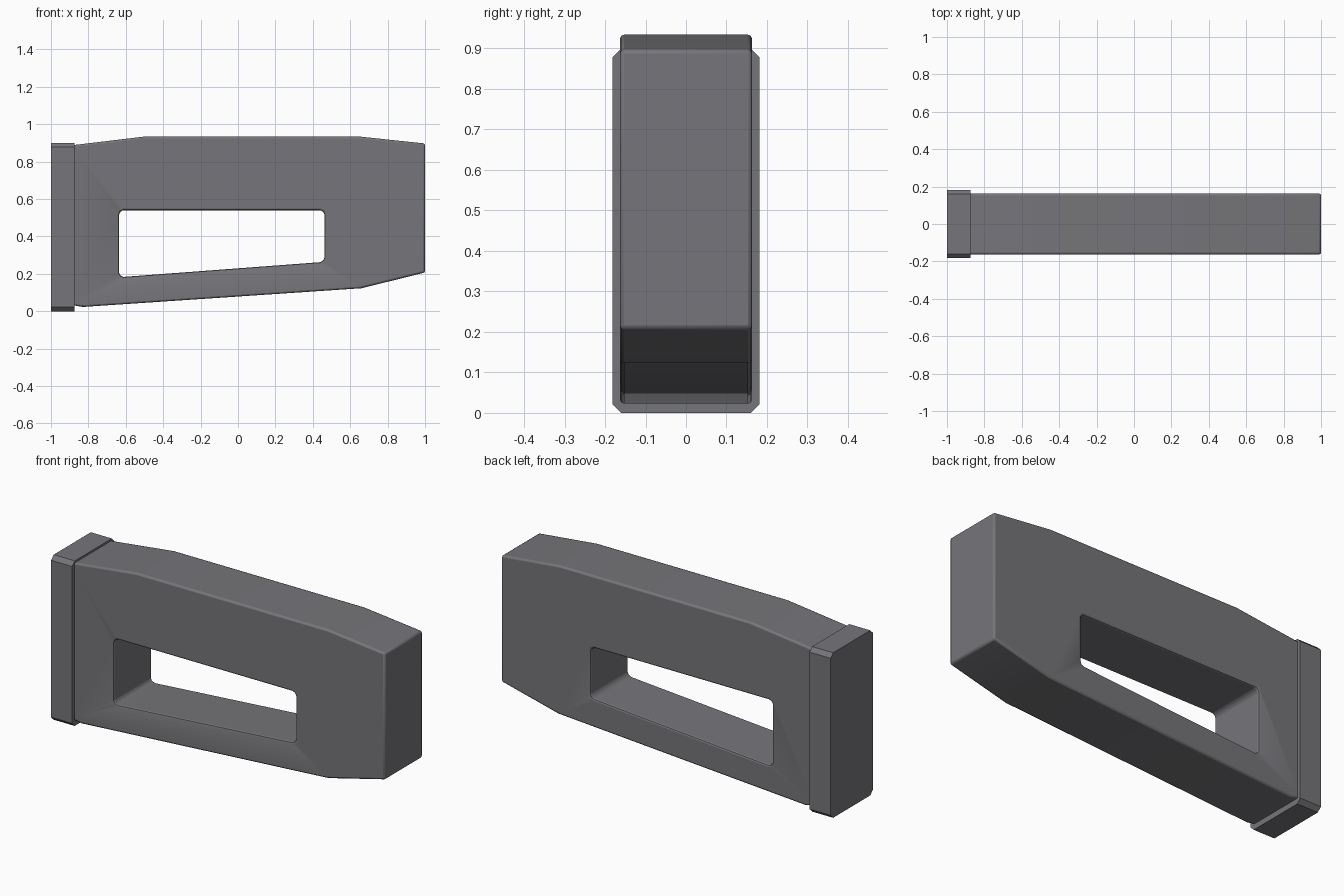
import bpy, bmesh

if "Cube" in bpy.data.objects:
    bpy.data.objects.remove(bpy.data.objects["Cube"], do_unlink=True)

grey = bpy.data.materials.new("dark_grey")
grey.use_nodes = True
colour = (0.18, 0.178, 0.193, 1)
grey.diffuse_color = colour
grey.node_tree.nodes["Principled BSDF"].inputs["Base Color"].default_value = colour


def prism(name, outline, axis, start, end, round_corners=0):
    """Extrude an outline along y or x, optionally rounding its corner edges."""
    def place(p, d):
        return (p[0], d, p[1]) if axis == "y" else (d, p[0], p[1])
    bm = bmesh.new()
    face = bm.faces.new([bm.verts.new(place(p, start)) for p in outline])
    new = bmesh.ops.extrude_face_region(bm, geom=[face])["geom"]
    for v in new:
        if isinstance(v, bmesh.types.BMVert):
            v.co["xyz".index(axis)] = end
    if round_corners:
        i = "xyz".index(axis)
        sides = [e for e in bm.edges if abs(e.verts[0].co[i] - e.verts[1].co[i]) > 0.01]
        bmesh.ops.bevel(bm, geom=sides, offset=round_corners, segments=2,
                        profile=0.5, affect="EDGES")
    bmesh.ops.recalc_face_normals(bm, faces=bm.faces)
    mesh = bpy.data.meshes.new(name)
    bm.to_mesh(mesh)
    bm.free()
    mesh.materials.append(grey)
    obj = bpy.data.objects.new(name, mesh)
    bpy.context.collection.objects.link(obj)
    return obj


def soften(obj, width, segments):
    bevel = obj.modifiers.new("soft_edges", "BEVEL")
    bevel.width = width
    bevel.segments = segments
    bevel.limit_method = "ANGLE"
    bevel.angle_limit = 0.6


def shade(obj):
    bpy.ops.object.select_all(action="DESELECT")
    obj.select_set(True)
    bpy.context.view_layer.objects.active = obj
    bpy.ops.object.shade_smooth_by_angle(angle=0.6)


# Tapered body
body = prism("tapered_body", [
    (-0.9, 0.886), (-0.5, 0.934), (0.65, 0.934), (1, 0.897),
    (1, 0.207), (0.66, 0.123), (-0.83, 0.023), (-0.9, 0.035)],
    "y", -0.163, 0.163)

# Slanted window through the body
window = prism("window_cutter", [
    (-0.635, 0.54), (0.462, 0.54), (0.462, 0.264), (-0.635, 0.182)],
    "y", -0.3, 0.3, round_corners=0.022)
window.hide_render = True
window.hide_viewport = True
cut = body.modifiers.new("window", "BOOLEAN")
cut.object = window
cut.operation = "DIFFERENCE"
cut.solver = "EXACT"
soften(body, 0.01, 2)
shade(body)

# Chamfered end plate
w, h, c = 0.182, 0.9, 0.022
plate = prism("end_plate", [
    (-w, c), (-w + c, 0), (w - c, 0), (w, c),
    (w, h - c), (w - c, h), (-w + c, h), (-w, h - c)],
    "x", -1, -0.873)
